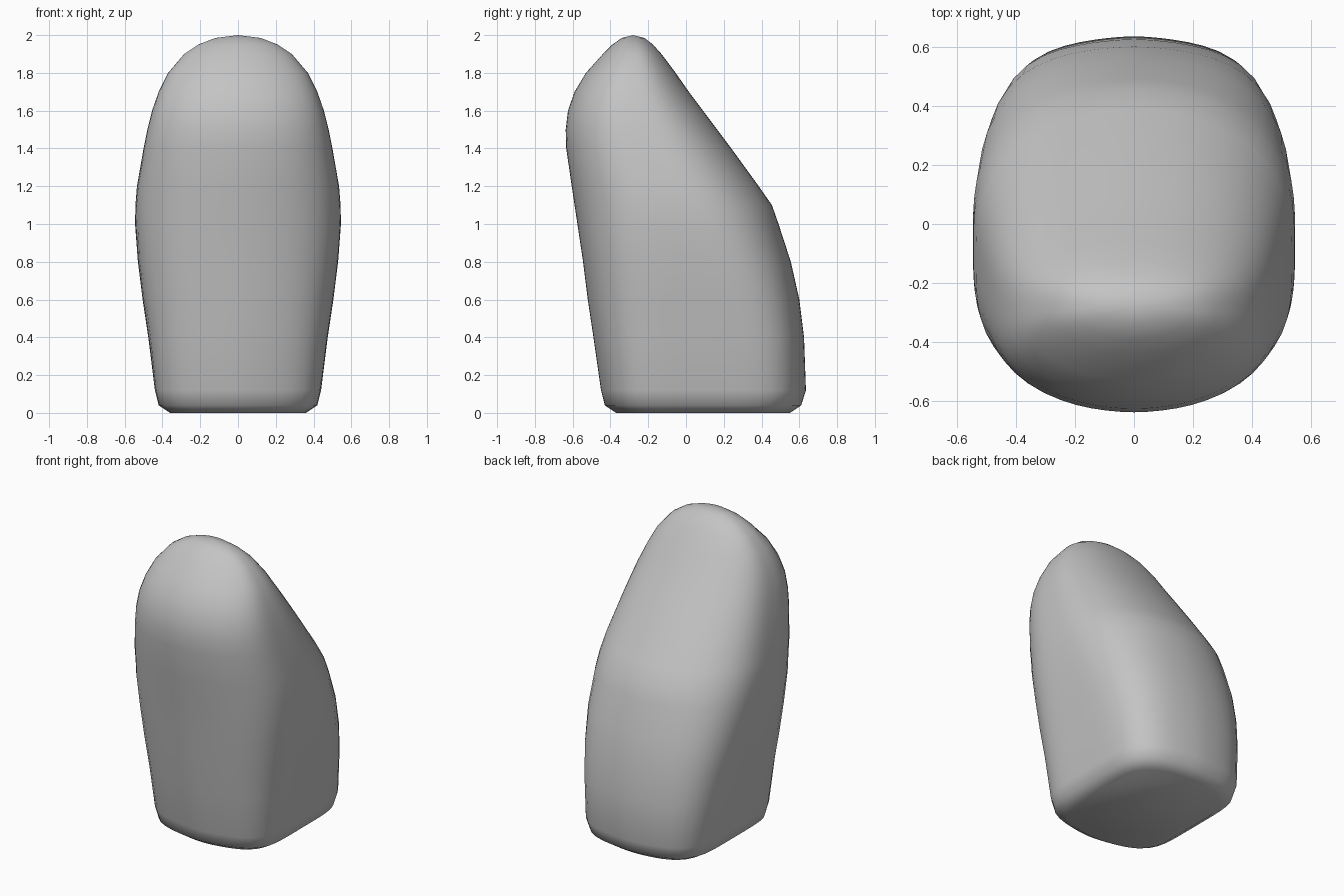
import bpy, bmesh
from math import sin, cos, tau, radians

cube = bpy.data.objects.get("Cube")
if cube:
    bpy.data.objects.remove(cube)

SEGMENTS = 64
FRONT_BOW, BACK_BOW = 0.18, 0.14

# Horizontal sections: height, half width, front y, back y,
# squareness of the front corners, squareness of the back corners
SECTIONS = [
    (0.00, 0.36, -0.37, 0.55, 6, 5),
    (0.04, 0.42, -0.43, 0.61, 6, 5),
    (0.12, 0.44, -0.45, 0.635, 6, 5),
    (0.40, 0.475, -0.49, 0.625, 5, 4.5),
    (0.60, 0.505, -0.52, 0.60, 4.5, 4),
    (0.80, 0.53, -0.545, 0.555, 4.1, 3.5),
    (1.00, 0.545, -0.575, 0.49, 3.7, 3),
    (1.10, 0.543, -0.59, 0.455, 3.5, 2.8),
    (1.20, 0.535, -0.605, 0.385, 3.4, 2.8),
    (1.40, 0.50, -0.634, 0.24, 3.2, 2.8),
    (1.50, 0.48, -0.637, 0.165, 3.1, 2.8),
    (1.60, 0.455, -0.625, 0.09, 3, 2.8),
    (1.70, 0.42, -0.59, 0.015, 2.8, 2.8),
    (1.80, 0.37, -0.53, -0.055, 2.6, 2.8),
    (1.90, 0.285, -0.44, -0.13, 2.4, 2.8),
    (1.95, 0.21, -0.39, -0.175, 2.4, 2.6),
    (1.985, 0.12, -0.34, -0.22, 2.2, 2.2),
]


def make_ring(bm, z, half_width, front, back, front_power, back_power):
    """Rounded rectangle whose front and back sides bow outward."""
    middle, half_depth = (front + back) / 2, (back - front) / 2
    ring = []
    for i in range(SEGMENTS):
        c, s = cos(tau * i / SEGMENTS), sin(tau * i / SEGMENTS)
        power, bow = (front_power, FRONT_BOW) if s < 0 else (back_power, BACK_BOW)
        r = (abs(c) ** power + abs(s) ** power) ** (-1 / power)
        u, v = r * c, r * s
        v *= 1 - bow * abs(u) ** 1.6
        ring.append(bm.verts.new((half_width * u, middle + half_depth * v, z)))
    return ring


# Body shell lofted through the sections
bm = bmesh.new()
rings = [make_ring(bm, *section) for section in SECTIONS]
for low, high in zip(rings, rings[1:]):
    for i in range(SEGMENTS):
        j = (i + 1) % SEGMENTS
        bm.faces.new((low[i], low[j], high[j], high[i]))

# Flat base and rounded crown
bm.faces.new(rings[0][::-1])
crown = bm.verts.new((0, -0.28, 2))
for i in range(SEGMENTS):
    bm.faces.new((rings[-1][i], rings[-1][(i + 1) % SEGMENTS], crown))

mesh = bpy.data.meshes.new("body")
bm.to_mesh(mesh)
bm.free()
body = bpy.data.objects.new("body", mesh)
bpy.context.collection.objects.link(body)

# Plain grey material
grey = bpy.data.materials.new("plain grey")
grey.use_nodes = True
colour = (0.55, 0.55, 0.55, 1)
grey.diffuse_color = colour
grey.node_tree.nodes["Principled BSDF"].inputs["Base Color"].default_value = colour
mesh.materials.append(grey)

bpy.context.view_layer.objects.active = body
body.select_set(True)
bpy.ops.object.shade_smooth_by_angle(angle=radians(45))
